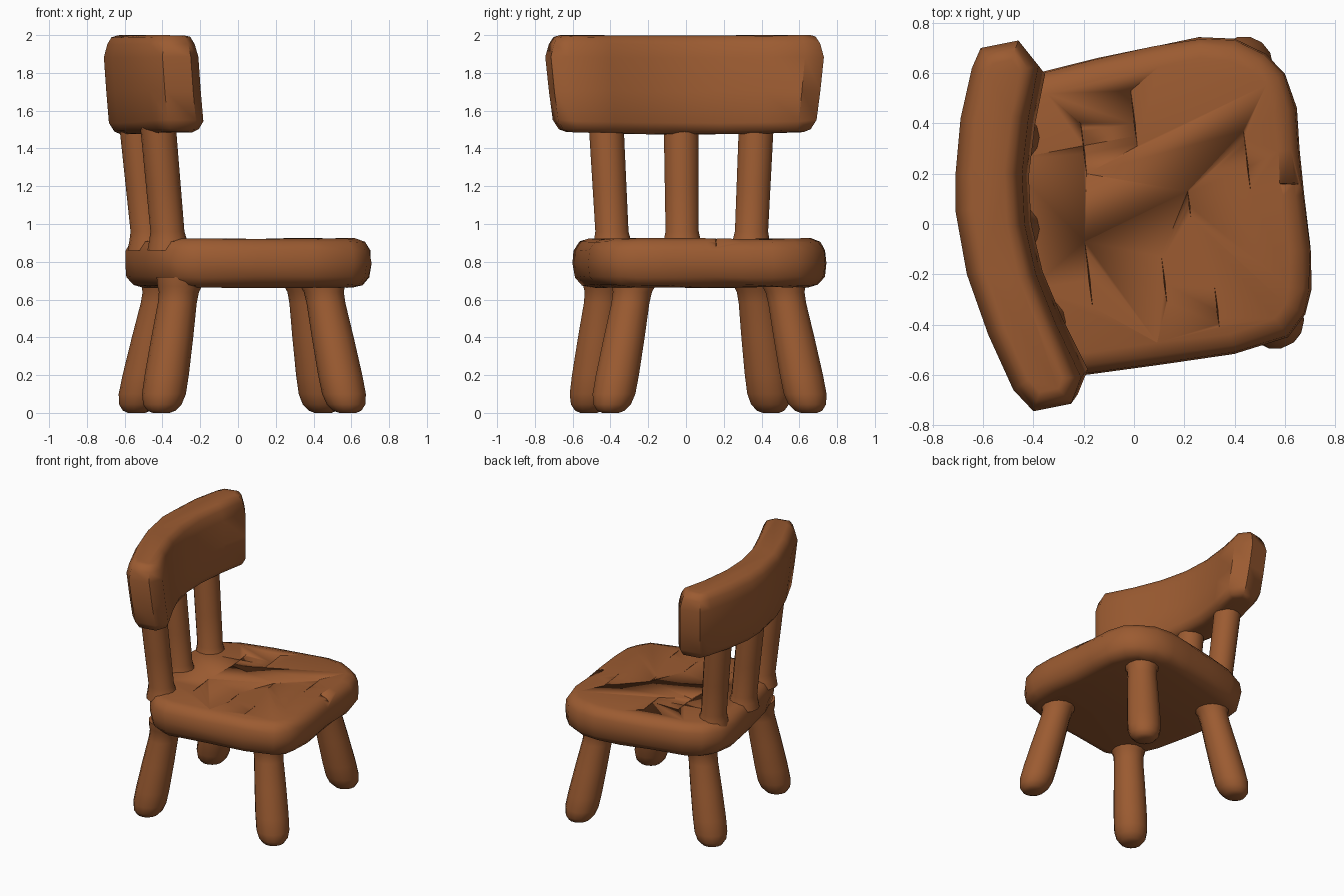
import bpy, bmesh, math, random
from mathutils import Vector

if "Cube" in bpy.data.objects:
    bpy.data.objects.remove(bpy.data.objects["Cube"])

random.seed(4)
wood = bpy.data.materials.new("brown wood")
wood.diffuse_color = (0.33, 0.105, 0.031, 1)
wood.use_nodes = True
wood.node_tree.nodes["Principled BSDF"].inputs["Base Color"].default_value = wood.diffuse_color


def loft(name, rings, angle=40):
    """Skin a stack of equal-sized closed rings and cap both ends."""
    bm = bmesh.new()
    loops = [[bm.verts.new(p) for p in r] for r in rings]
    n = len(loops[0])
    for a, b in zip(loops, loops[1:]):
        for i in range(n):
            j = (i + 1) % n
            bm.faces.new((a[i], a[j], b[j], b[i]))
    bm.faces.new(loops[0])
    bm.faces.new(loops[-1])
    bmesh.ops.recalc_face_normals(bm, faces=bm.faces)
    me = bpy.data.meshes.new(name)
    bm.to_mesh(me)
    bm.free()
    me.materials.append(wood)
    me.shade_smooth()
    me.set_sharp_from_angle(angle=math.radians(angle))
    ob = bpy.data.objects.new(name, me)
    bpy.context.collection.objects.link(ob)
    return ob


def inset(outline, d):
    """Move a clockwise outline inward along its vertex normals."""
    pts = [Vector(p) for p in outline]
    out = []
    for i, p in enumerate(pts):
        e1 = (p - pts[i - 1]).normalized()
        e2 = (pts[(i + 1) % len(pts)] - p).normalized()
        t = (e1 + e2).normalized()
        out.append(p + Vector((t.y, -t.x)) * d / max(t.dot(e1), 0.6))
    return out


# seat: rounded, slightly turned slab
seat_outline = [(-.38, .60), (-.15, .66), (.08, .71), (.26, .745), (.40, .735), (.52, .68),
                (.60, .60), (.645, .46), (.66, .30), (.675, .12), (.705, -.10), (.705, -.26),
                (.68, -.36), (.61, -.45), (.40, -.52), (.10, -.56), (-.20, -.60), (-.32, -.57),
                (-.41, -.48), (-.49, -.28), (-.55, -.02), (-.60, .25), (-.59, .42), (-.51, .54)]
rings = []
for z, d in [(.665, .10), (.677, .05), (.72, .012), (.79, 0), (.86, .006), (.905, .035), (.922, .085)]:
    jit = 0.004
    rings.append([(p.x + random.uniform(-jit, jit), p.y + random.uniform(-jit, jit),
                   z + random.uniform(-jit, jit)) for p in inset(seat_outline, d)])
seat = loft("seat", rings, 50)

# cracks: thin wedges cut along the grain of the seat top
cutters = []
for x, y, length in [(0.0, .42, .22), (.22, .08, .10), (.33, -.33, .16), (-.18, -.2, .26),
                     (.45, .25, .24), (.12, -.22, .18), (-.2, .3, .2)]:
    spans = []
    for t, w in [(-.5, .001), (-.1, .006), (.5, .001)]:
        cx, cy = x - .12 * t * length, y + t * length
        spans.append([(cx - w, cy, .95), (cx + w, cy, .95), (cx, cy, .92 - w * 3)])
    cutters.append(loft("crack_cutter", spans))
# notch in the front rim
cutters.append(loft("notch_cutter", [[(.58, .155, .95), (.58, .165, .95), (.58, .16, .92)],
                                     [(.75, .14, .95), (.75, .18, .95), (.75, .16, .82)]]))
for c in cutters:
    c.hide_render = True
    c.hide_viewport = True
    m = seat.modifiers.new("crack", 'BOOLEAN')
    m.operation = 'DIFFERENCE'
    m.solver = 'EXACT'
    m.object = c

# backrest: curved thick plank, narrower at the bottom
back_outline = [(-.61, .70), (-.46, .73), (-.38, .63), (-.42, .42), (-.445, .20), (-.435, 0),
                (-.39, -.2), (-.31, -.40), (-.21, -.61), (-.25, -.715), (-.40, -.745), (-.48, -.66),
                (-.58, -.44), (-.665, -.2), (-.71, .05), (-.71, .20), (-.69, .42), (-.645, .62)]
rings = []
for z, d in [(1.48, .06), (1.495, .025), (1.54, 0), (1.70, 0), (1.88, 0), (1.95, .018), (1.985, .04), (1.995, .07)]:
    k = max(0, (1.85 - z) / .35)
    ring = []
    for p in inset(back_outline, d):
        dz = .012 * abs(p.y / .7) ** 2 if z < 1.6 else .005 * abs(p.y / .7)
        ring.append((p.x + .03 * k, p.y * (1 - .06 * k),
                     z + (-.004 if z < 1.6 else 0) + dz + random.uniform(-.003, .003)))
    rings.append(ring)
loft("backrest", rings, 50)


def post(name, bottom, top, z0, z1, profile, sides=14):
    """Leaning round post; profile holds (height, radius) pairs."""
    a, b = Vector(bottom), Vector(top)
    rings = []
    for z, r in profile:
        c = a.lerp(b, (z - z0) / (z1 - z0))
        rings.append([(c.x + r * math.cos(math.tau * i / sides),
                       c.y + r * math.sin(math.tau * i / sides), z) for i in range(sides)])
    return loft(name, rings, 60)


# splayed legs with rounded feet and a flare under the seat
leg_profile = [(0, .045), (.012, .075), (.045, .102), (.10, .116), (.2, .117), (.4, .111),
               (.58, .103), (.64, .106), (.67, .118), (.72, .13)]
for name, foot, head in [("front_leg_right", (.565, -.385), (.45, -.28)),
                         ("front_leg_left", (.44, .635), (.365, .52)),
                         ("back_leg_right", (-.395, -.505), (-.31, -.43)),
                         ("back_leg_left", (-.52, .44), (-.395, .37))]:
    post(name, foot, head, .08, .66, leg_profile)

# three spindles between seat and backrest
spindle_profile = [(.86, .115), (.915, .10), (.96, .09), (1.2, .092), (1.45, .094), (1.6, .096)]
for name, low, high in [("spindle_right", (-.37, -.39), (-.42, -.42)),
                        ("spindle_middle", (-.475, -.02), (-.53, -.025)),
                        ("spindle_left", (-.475, .345), (-.53, .37))]:
    post(name, low, high, .92, 1.48, spindle_profile)
